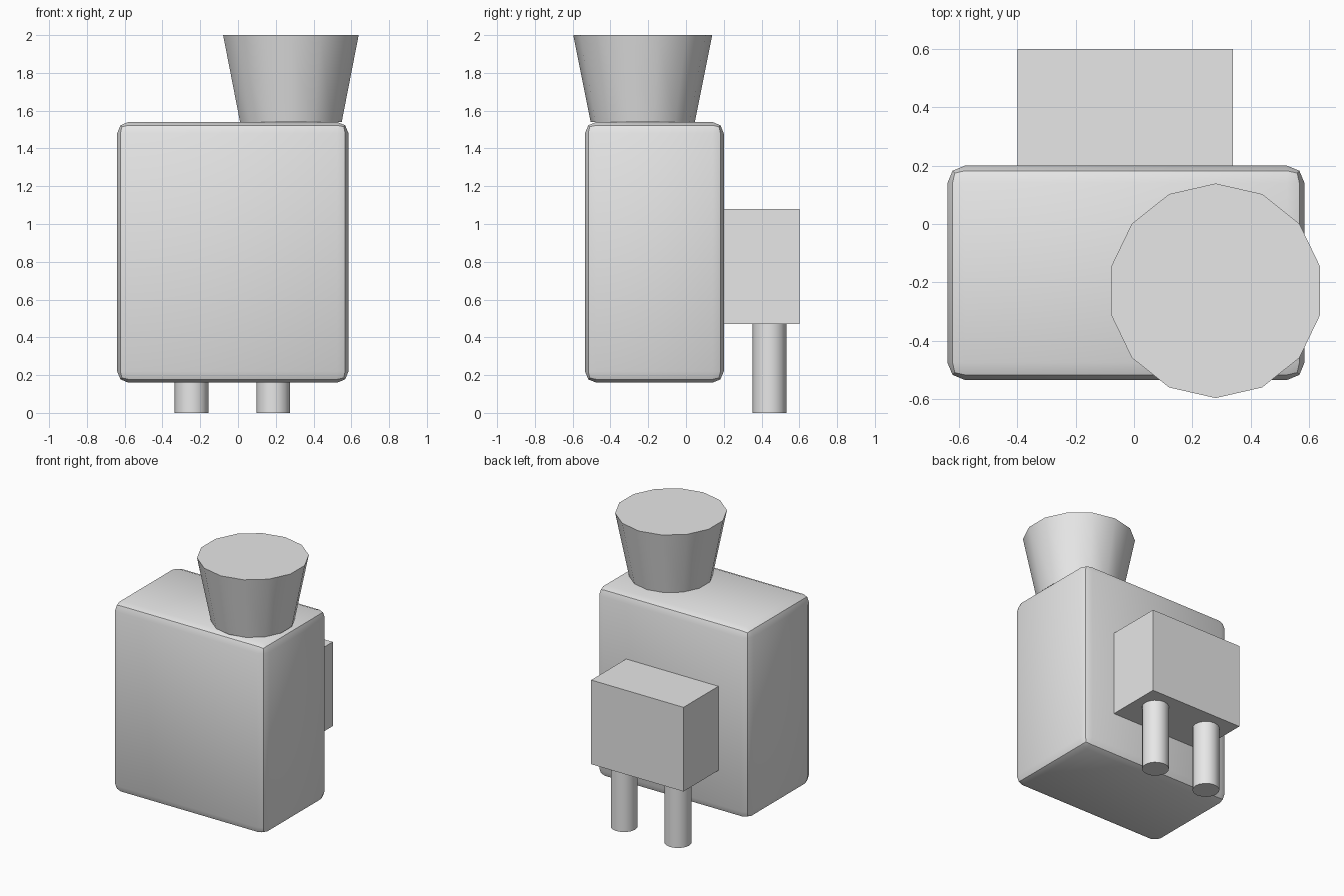
import bpy, bmesh, math
from mathutils import Matrix, Vector

cube = bpy.data.objects.get("Cube")
if cube:
    bpy.data.objects.remove(cube, do_unlink=True)

GREY = (0.8, 0.8, 0.8, 1.0)
grey = bpy.data.materials.new("plain grey")
grey.use_nodes = True
grey.diffuse_color = GREY
grey.node_tree.nodes["Principled BSDF"].inputs["Base Color"].default_value = GREY


def finish(name, bm, smooth=True):
    mesh = bpy.data.meshes.new(name)
    bm.to_mesh(mesh)
    bm.free()
    mesh.materials.append(grey)
    obj = bpy.data.objects.new(name, mesh)
    bpy.context.collection.objects.link(obj)
    if smooth:
        bpy.ops.object.select_all(action='DESELECT')
        obj.select_set(True)
        bpy.context.view_layer.objects.active = obj
        bpy.ops.object.shade_smooth_by_angle(angle=math.radians(30))
    return obj


def box(name, low, high, bevel=0.0):
    low, high = Vector(low), Vector(high)
    bm = bmesh.new()
    bmesh.ops.create_cube(bm, size=1)
    bmesh.ops.scale(bm, vec=high - low, verts=bm.verts)
    bmesh.ops.translate(bm, vec=(low + high) / 2, verts=bm.verts)
    if bevel:
        bmesh.ops.bevel(bm, geom=bm.edges[:], offset=bevel, segments=2,
                        profile=0.5, affect='EDGES')
    return finish(name, bm, smooth=bevel > 0)


def round_part(name, x, y, bottom, top, r_bottom, r_top, sides):
    bm = bmesh.new()
    bmesh.ops.create_cone(bm, cap_ends=True, segments=sides,
                          radius1=r_bottom, radius2=r_top, depth=top - bottom,
                          matrix=Matrix.Translation((x, y, (bottom + top) / 2)))
    return finish(name, bm)


# Main body with rounded edges
box("body", (-0.64, -0.535, 0.16), (0.585, 0.2, 1.54), bevel=0.06)

# Block on the back
box("rear_block", (-0.4, 0.2, 0.47), (0.34, 0.6, 1.08))

# Two pegs under the rear block
for name, x in (("right_peg", -0.246), ("left_peg", 0.187)):
    round_part(name, x, 0.442, 0, 0.47, 0.089, 0.089, 16)

# Flared funnel on top
round_part("funnel", 0.28, -0.229, 1.54, 2.0, 0.276, 0.368, 14)
